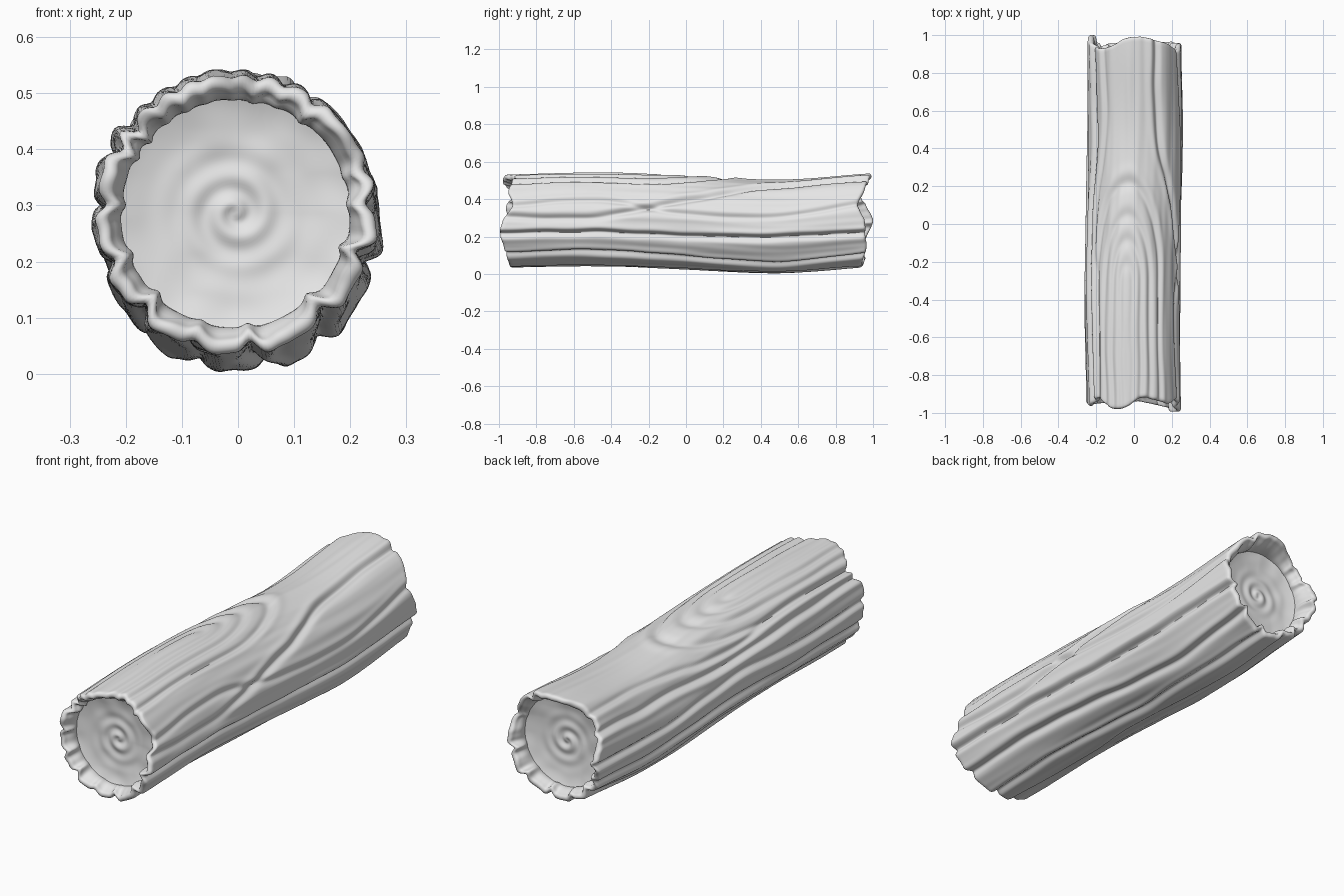
import bpy, bmesh, math
from mathutils import Vector, noise

cube = bpy.data.objects.get("Cube")
if cube:
    bpy.data.objects.remove(cube, do_unlink=True)

wood = bpy.data.materials.new("grey_wood")
wood.use_nodes = True
wood.diffuse_color = (0.8, 0.8, 0.8, 1)
wood.node_tree.nodes["Principled BSDF"].inputs["Base Color"].default_value = (0.8, 0.8, 0.8, 1)

AROUND, ALONG = 240, 150
TAU = math.tau


def spline(vals, t, loop=False):
    """Smooth curve through evenly spaced values, t from 0 to 1."""
    n = len(vals)
    s = t * (n if loop else n - 1)
    i = math.floor(s)
    f = s - i
    pick = (lambda k: vals[k % n]) if loop else (lambda k: vals[max(0, min(n - 1, k))])
    a, b, c, d = (pick(i + k) for k in (-1, 0, 1, 2))
    return b + f / 2 * (c - a + f * (2 * a - 5 * b + 4 * c - d + f * (3 * (b - c) + d - a)))


# Ragged edge of each end: reach in y, every 20 degrees from +x towards +z
FRONT_EDGE = [.98, .93, .95, .93, .92, .97, .975, .92, .96, .95, .95, .95,
              .95, .945, .94, .955, .97, .995]
BACK_EDGE = [.955, .92, .95, .97, .99, .985, .945, .93, .96, 1, .97, .94,
             .96, .945, .94, .95, .965, .96]
# Bark grooves: angles in degrees from front to back, then depth and width
GROOVES = [
    ((-17, -17, -19, -14, -17), .024, .016),
    ((-48, -46, -50, -54, -48), .022, .017),
    ((5, 2, 28, 60, 62), .017, .018),
    ((18, 24, 10, 12, 22), .009, .014),
    ((-84, -80, -84, -78, -82), .020, .016),
    ((-108, -112, -104, -108, -112), .014, .018),
    ((-134, -130, -136, -128, -134), .022, .017),
    ((-160, -156, -162, -158, -152), .017, .016),
    ((176, 180, 172, 178, 184), .018, .015),
    ((150, 154, 156, 148, 152), .017, .015),
    ((140, 138, 146, 128, 132), .010, .014),
]


def centre(y):
    t = (y + 1) / 2
    return (spline((-.004, -.008, -.002, .004, .002), t),
            spline((.284, .292, .276, .253, .289), t))


def groove(d, depth, width):
    """A cut with a raised lip beside it."""
    return -depth * math.exp(-(d / width) ** 2) + depth * .3 * math.exp(-(d / width - 2) ** 2)


def bark_radius(th, y):
    r = .249
    t = (y + 1) / 2
    for path, depth, width in GROOVES:
        wave = .04 * noise.noise(Vector((path[0], y * 4, 0)))
        d = (th - math.radians(spline(path, t)) + wave + math.pi) % TAU - math.pi
        if abs(d) < .6:
            r += groove(d * .25, depth, width)
    # nested arches of grain on the top
    side = ((th - math.radians(98) + math.pi) % TAU - math.pi) * .25
    u = math.hypot(side, .36 * max(0, y + .3))
    u += .012 * noise.noise(Vector((side * 6, y * 3, 5)))
    for level, depth in ((.185, .012), (.125, .008), (.075, .007), (.03, .005)):
        r += groove(u - level, depth, .012)
    # long soft swells and fine grain
    ring = Vector((math.cos(th), math.sin(th), 0))
    r += .006 * noise.noise(ring * 2 + Vector((0, 0, y * 1.5)))
    r += .004 * noise.noise(ring * 7 + Vector((0, 0, y * 2)))
    return r


def edge(th, sign):
    vals = BACK_EDGE if sign > 0 else FRONT_EDGE
    ragged = .006 * noise.noise(Vector((math.cos(th) * 5, math.sin(th) * 5, sign * 3)))
    return sign * min(1, spline(vals, (th % TAU) / TAU, True) + ragged)


def point(th, r, y):
    cx, cz = centre(y)
    return (cx + r * math.cos(th), y, cz + r * math.sin(th))


def lip_point(th, sign, step):
    """Rounded rim, then the hollow wall down to the cut face."""
    end = edge(th, sign)
    r = bark_radius(th, end)
    roll = .014 + .005 * noise.noise(Vector((math.cos(th) * 3, math.sin(th) * 3, sign)))
    if step <= 6:
        a = math.pi * step / 6
        return point(th, r - roll + roll * math.cos(a), end - sign * roll * (1 - math.sin(a)))
    f = (step - 6) / 6
    start = end - sign * roll
    inner = r - 2 * roll
    return point(th, inner + (.205 - inner) * f - .008 * math.sin(math.pi * f),
                 start + (sign * .875 - start) * f)


def make_object(name, rings, flip=False, tip=None):
    bm = bmesh.new()
    rows = [[bm.verts.new(p) for p in ring] for ring in rings]
    for a, b in zip(rows, rows[1:]):
        for i in range(AROUND):
            j = (i + 1) % AROUND
            bm.faces.new((a[i], b[i], b[j], a[j]))
    if tip:
        apex = bm.verts.new(tip)
        for i in range(AROUND):
            bm.faces.new((rows[-1][i], apex, rows[-1][(i + 1) % AROUND]))
    if flip:
        bmesh.ops.reverse_faces(bm, faces=bm.faces)
    mesh = bpy.data.meshes.new(name)
    bm.to_mesh(mesh)
    bm.free()
    mesh.materials.append(wood)
    obj = bpy.data.objects.new(name, mesh)
    bpy.context.collection.objects.link(obj)
    bpy.ops.object.select_all(action="DESELECT")
    obj.select_set(True)
    bpy.context.view_layer.objects.active = obj
    bpy.ops.object.shade_smooth_by_angle(angle=math.radians(60))
    return obj


angles = [TAU * i / AROUND for i in range(AROUND)]

# Bark: front hollow and rim, long outer skin, back rim and hollow
rings = [[lip_point(th, -1, s) for th in angles] for s in range(12, -1, -1)]
spans = []
for th in angles:
    spans.append((edge(th, -1) + .014, edge(th, 1) - .014))
for k in range(1, ALONG):
    t = k / ALONG
    rings.append([point(th, bark_radius(th, a + (b - a) * t), a + (b - a) * t)
                  for th, (a, b) in zip(angles, spans)])
rings += [[lip_point(th, 1, s) for th in angles] for s in range(13)]
make_object("bark", rings, flip=True)


# Cut faces with a spiral of growth rings
def face_y(th, r, sign):
    spiral = math.cos(TAU * r / .055 - th) * .005 * math.exp(-(r / .09) ** 2)
    dish = .02 * (r / .21) ** 4
    bumps = .004 * noise.noise(Vector((r * math.cos(th) * 14, r * math.sin(th) * 14, sign)))
    return sign * (.865 + dish + bumps + spiral * min(1, r / .015))


for name, sign in (("front_cut_face", -1), ("back_cut_face", 1)):
    discs = []
    for k in range(36, 0, -1):
        r = .212 * k / 36
        discs.append([point(th, r, face_y(th, r, sign)) for th in angles])
    make_object(name, discs, flip=sign > 0, tip=point(0, 0, face_y(0, 0, sign)))
